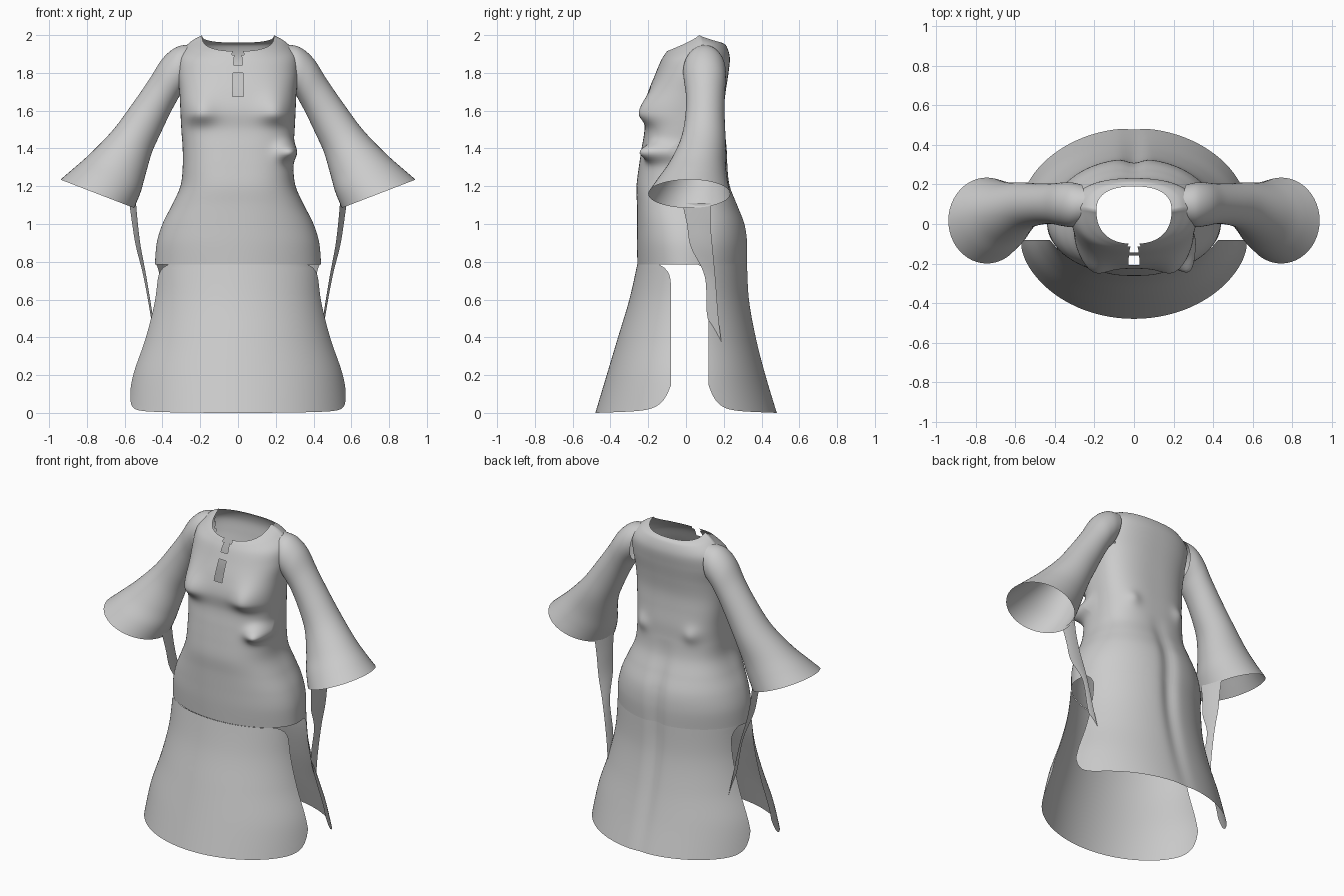
import bpy, bmesh, math
from math import sin, cos, pi, exp, acos, copysign

if "Cube" in bpy.data.objects:
    bpy.data.objects.remove(bpy.data.objects["Cube"])

cloth = bpy.data.materials.new("grey cloth")
cloth.use_nodes = True
GREY = (0.6, 0.6, 0.6, 1)
cloth.diffuse_color = GREY
cloth.node_tree.nodes["Principled BSDF"].inputs["Base Color"].default_value = GREY


def spline(keys, t):
    """Catmull-Rom sample of a list of tuples at t in 0..len-1."""
    i = min(int(t), len(keys) - 2)
    f = t - i
    a, b, c, d = (keys[max(0, min(len(keys) - 1, i + k))] for k in (-1, 0, 1, 2))
    return [q + 0.5 * f * (r - p + f * (2*p - 5*q + 4*r - s + f * (3*(q - r) + s - p)))
            for p, q, r, s in zip(a, b, c, d)]


def sheet(name, point, rows, cols, closed=False, cut=None, flip=False):
    """Surface from point(row 0..1, column 0..1), optionally cut by a rule."""
    bm = bmesh.new()
    n = cols if closed else cols + 1
    grid = [[bm.verts.new(point(r / rows, c / cols)) for c in range(n)]
            for r in range(rows + 1)]
    for r in range(rows):
        for c in range(cols):
            d = (c + 1) % n
            quad = [grid[r][c], grid[r][d], grid[r + 1][d], grid[r + 1][c]]
            bm.faces.new(quad[::-1] if flip else quad)
    if cut:
        gone = [f for f in bm.faces if cut(f.calc_center_median())]
        bmesh.ops.delete(bm, geom=gone, context='FACES')
    mesh = bpy.data.meshes.new(name)
    bm.to_mesh(mesh)
    bm.free()
    mesh.materials.append(cloth)
    mesh.shade_smooth()
    obj = bpy.data.objects.new(name, mesh)
    bpy.context.collection.objects.link(obj)
    return obj


# Sections: z front, z side, z back, half width, y front, y back, y centre, squareness
def level(z, *rest):
    return (z, z, z) + rest


SKIRT = [
    level(0.0, .60, -.48, .485, 0, 2),
    level(0.2, .565, -.42, .425, 0, 2),
    level(0.4, .50, -.36, .375, 0, 2),
    level(0.6, .455, -.30, .34, 0, 2),
    level(0.8, .44, -.255, .33, 0, 2),
]
TORSO = [
    level(0.785, .44, -.257, .33, 0, 2),
    level(0.9, .43, -.26, .33, 0, 2.1),
    level(1.0, .40, -.26, .315, 0, 2.2),
    level(1.1, .35, -.26, .275, 0, 2.4),
    level(1.2, .305, -.262, .235, 0, 2.6),
    level(1.3, .293, -.25, .22, 0, 2.7),
    level(1.4, .293, -.235, .215, 0, 2.7),
    level(1.5, .30, -.22, .205, 0, 2.7),
    level(1.6, .305, -.225, .20, .01, 2.6),
    level(1.7, .31, -.20, .21, .03, 2.5),
    level(1.8, .32, -.16, .225, .06, 2.4),
    (1.86, 1.9, 1.88, .31, -.135, .232, .08, 2.3),
    (1.895, 1.965, 1.94, .25, -.115, .215, .08, 2.3),
    (1.915, 2.0, 1.96, .19, -.10, .19, .07, 2.4),
]


def ring_point(keys, t, ang):
    zf, zs, zb, hw, yf, yb, yc, n = spline(keys, t)
    c, s = cos(ang), sin(ang)
    px, py = abs(c) ** (2 / n), abs(s) ** (2 / n)
    x = copysign(hw * px, c)
    y = yc + py * ((yf if s < 0 else yb) - yc)
    z = zs + ((zf if s < 0 else zb) - zs) * py ** 0.8
    # centre fold down the back
    if s > 0 and z < 1.3:
        y -= 0.022 * exp(-(x / .05) ** 2) * min(1, (1.3 - z) / .3) * min(1, .3 + z)
    return x, y, z


def blob(x, z, cx, cz, wx, wz):
    return exp(-((x - cx) / wx) ** 2 - ((z - cz) / wz) ** 2)


def torso_point(r, c):
    ang = c * 2 * pi
    x, y, z = ring_point(TORSO, r * (len(TORSO) - 1), ang)
    if sin(ang) < 0:
        # bust, steeper below, and the pointed fold on the left of the waist
        y -= 0.055 * blob(abs(x), z, .21, 1.585, .09, .11 if z > 1.585 else .055)
        fold = blob(x, z, .26, 1.38, .055, .045)
        x, y = x + .03 * fold, y - .085 * fold
    else:
        y += 0.02 * blob(abs(x), z, .18, 1.36, .05, .05)
    return x, y, z


def torso_cut(p):
    slit = p.y < 0 and (abs(p.x) < .026 and p.z > 1.84 or
                        abs(p.x) < .02 and 1.67 < p.z < 1.8)
    armhole = abs(p.x) > .27 and 1.73 < p.z < 1.89 and .03 < p.y < .16
    return slit or armhole


sheet("torso", torso_point, 104, 128, closed=True, cut=torso_cut)


# Skirt panels with rounded corners, open at both sides
def skirt_panel(name, side, top, edge, corner):
    def point(r, c):
        u = 2 * c - 1
        hem = .03 * u * u + .12 * u ** 12
        z = hem + (top - hem) * r
        t = z / .2
        depth = abs(spline(SKIRT, t)[4 if side < 0 else 5])
        bend = max(0, (z - top + .12) / .12) ** 3
        half = acos((edge + corner * bend) / depth)
        return ring_point(SKIRT, t, side * pi / 2 + u * half)
    sheet(name, point, 32, 64)


skirt_panel("front_skirt_panel", -1, .775, .08, .06)
skirt_panel("back_skirt_panel", 1, .785, .12, -.07)

# Bell sleeves: outer x, outer z, inner x, inner z, front y, back y
SLEEVE = [
    (.25, 1.95, .285, 1.71, .0, .20),
    (.325, 1.937, .305, 1.685, -.015, .21),
    (.40, 1.875, .325, 1.65, -.01, .21),
    (.47, 1.765, .36, 1.585, .0, .205),
    (.56, 1.635, .41, 1.48, -.005, .205),
    (.66, 1.50, .455, 1.38, -.03, .21),
    (.78, 1.375, .49, 1.26, -.09, .21),
    (.87, 1.295, .515, 1.17, -.15, .22),
    (.94, 1.235, .55, 1.085, -.20, .235),
]
# Hanging ties: z, front x, back x, front y, back y
TIE = [
    (1.11, .54, .575, -.02, .13),
    (1.0, .53, .56, .005, .13),
    (.88, .515, .54, .025, .14),
    (.72, .485, .50, .10, .155),
    (.50, .45, .46, .115, .172),
    (.34, .435, .436, .188, .192),
]

for side, label in ((1, "left"), (-1, "right")):
    def sleeve_point(r, c):
        ox, oz, ix, iz, yf, yb = spline(SLEEVE, r * (len(SLEEVE) - 1))
        k, s = cos(c * 2 * pi), sin(c * 2 * pi)
        return (side * ((ox + ix) + (ox - ix) * k) / 2,
                ((yf + yb) + (yb - yf) * s) / 2,
                ((oz + iz) + (oz - iz) * k) / 2)

    def tie_point(r, c):
        z, xf, xb, yf, yb = spline(TIE, r * (len(TIE) - 1))
        return side * (xf + (xb - xf) * c * c), yf + (yb - yf) * c, z

    sheet(label + "_sleeve", sleeve_point, 48, 48, closed=True, flip=side < 0)
    sheet(label + "_sleeve_tie", tie_point, 30, 6, flip=side > 0)
